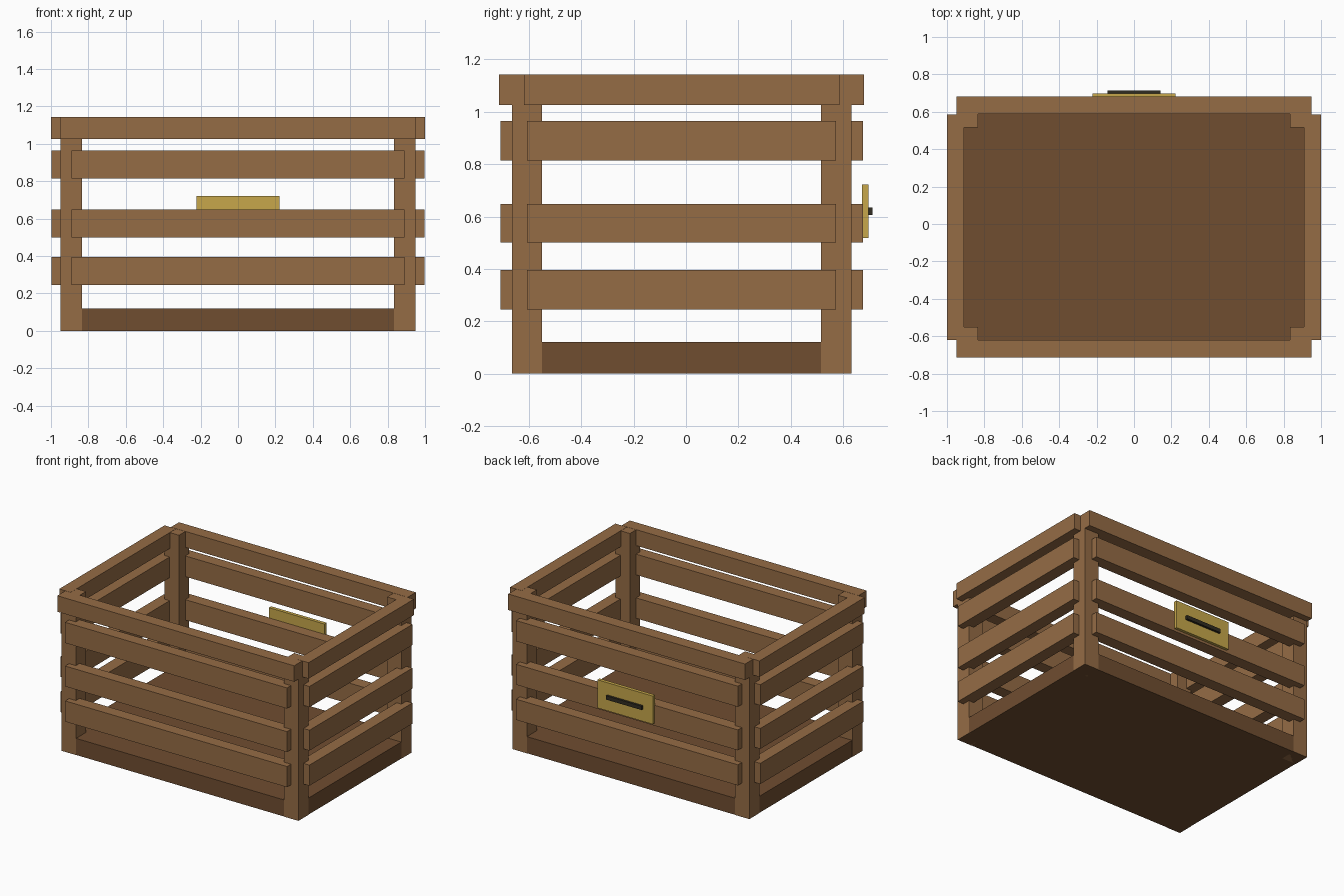
import bpy
import bmesh

if "Cube" in bpy.data.objects:
    bpy.data.objects.remove(bpy.data.objects["Cube"])


def material(name, color):
    m = bpy.data.materials.new(name)
    m.diffuse_color = (*color, 1)
    m.use_nodes = True
    m.node_tree.nodes["Principled BSDF"].inputs["Base Color"].default_value = m.diffuse_color
    return m


wood = material("wood", (0.30, 0.15, 0.06))
dark_wood = material("dark_wood", (0.16, 0.075, 0.03))
brass = material("brass", (0.57, 0.39, 0.07))
black = material("black", (0.03, 0.025, 0.015))


def box(name, x, y, z, mat):
    """Box spanning the (min, max) pairs in x, y and z."""
    bm = bmesh.new()
    bmesh.ops.create_cube(bm, size=1)
    for v in bm.verts:
        v.co = [r[0] if c < 0 else r[1] for c, r in zip(v.co, (x, y, z))]
    mesh = bpy.data.meshes.new(name)
    bm.to_mesh(mesh)
    bm.free()
    mesh.materials.append(mat)
    obj = bpy.data.objects.new(name, mesh)
    bpy.context.collection.objects.link(obj)


CY = -0.0165          # crate centre in y; the label plate offsets it
TOP = 1.143


def span(centre, half):
    return (centre - half, centre + half)


def side_range(centre, sign, inner, outer):
    return tuple(sorted((centre + sign * inner, centre + sign * outer)))


# Solid floor
box("floor", span(0, 0.948), span(CY, 0.646), (0, 0.12), dark_wood)

# Corner posts
for sx, xn in ((-1, "left"), (1, "right")):
    for sy, yn in ((-1, "front"), (1, "back")):
        box(f"{yn}_{xn}_post", side_range(0, sx, 0.835, 0.95),
            side_range(CY, sy, 0.533, 0.648), (0, TOP - 0.001), wood)

# Slats and top rails on all four sides
slat_z = [(0.245, 0.395), (0.50, 0.648), (0.815, 0.965)]
for s, yn, xn in ((-1, "front", "left"), (1, "back", "right")):
    box(f"{yn}_top_rail", span(0, 0.95), side_range(CY, s, 0.605, 0.697),
        (1.027, TOP), wood)
    box(f"{xn}_top_rail", side_range(0, s, 0.908, 1.0), span(CY, 0.603),
        (1.027, TOP), wood)
    for i, z in enumerate(slat_z, 1):
        box(f"{yn}_slat_{i}", span(0, 0.89), side_range(CY, s, 0.605, 0.693),
            z, wood)
        box(f"{xn}_slat_{i}", side_range(0, s, 0.91, 0.998), span(CY, 0.59),
            z, wood)

# Label plate with a dark slot on the back
box("label_plate", span(0, 0.222), (0.672, 0.697), (0.518, 0.722), brass)
box("label_slot", span(0, 0.143), (0.69, 0.713), (0.606, 0.634), black)
